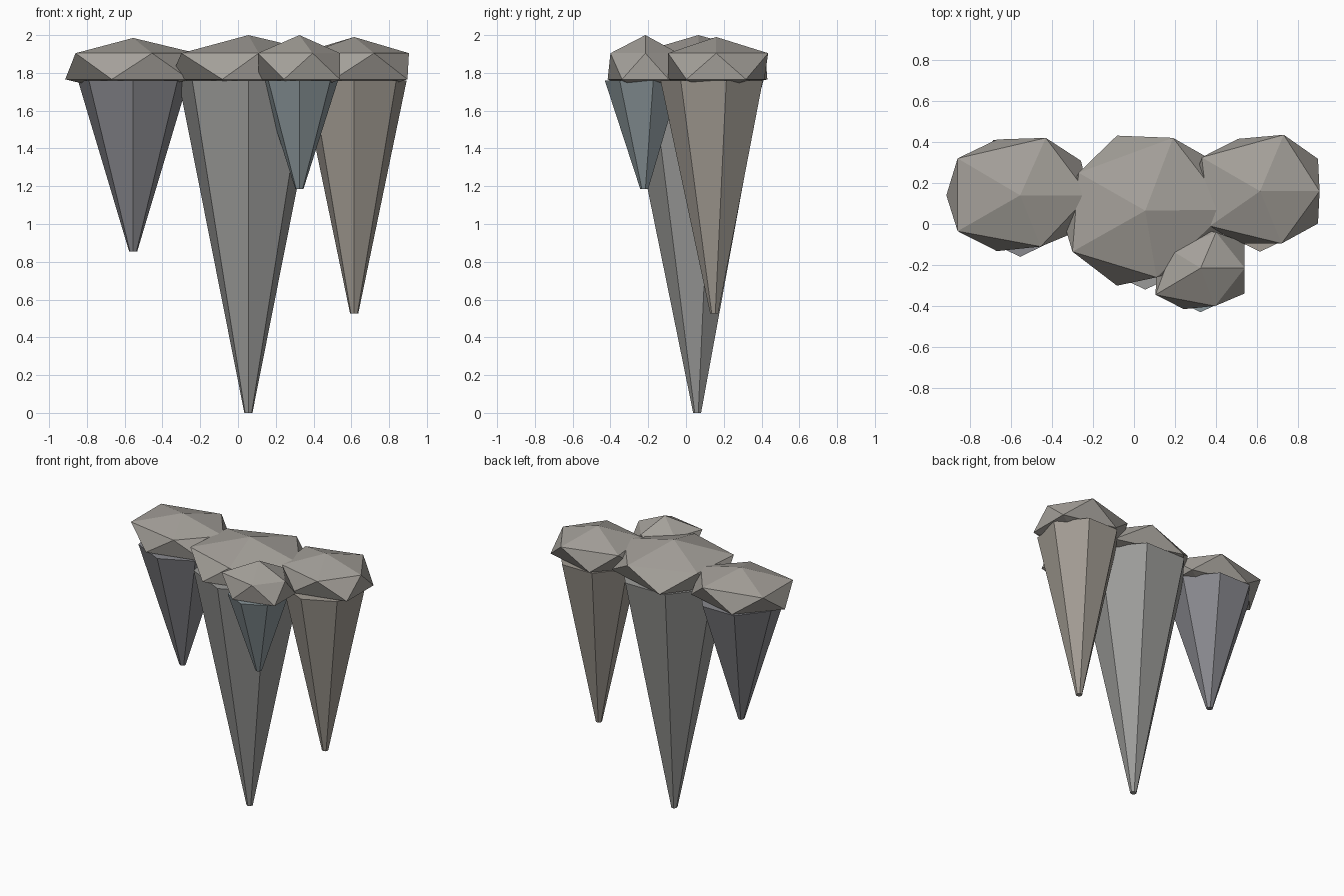
import bpy, bmesh
from math import atan2, pi
from mathutils import Matrix

if "Cube" in bpy.data.objects:
    bpy.data.objects.remove(bpy.data.objects["Cube"])

SPLIT_Z = 1.76   # height where spikes meet the rocks
TIP_R = 0.022


def material(name, rgb):
    m = bpy.data.materials.new(name)
    m.diffuse_color = (*rgb, 1)
    m.use_nodes = True
    m.node_tree.nodes["Principled BSDF"].inputs["Base Color"].default_value = m.diffuse_color
    return m


def finish(bm, name, mat):
    bmesh.ops.recalc_face_normals(bm, faces=bm.faces)
    me = bpy.data.meshes.new(name)
    bm.to_mesh(me)
    bm.free()
    me.materials.append(mat)
    ob = bpy.data.objects.new(name, me)
    bpy.context.collection.objects.link(ob)


def spike(name, x, y, tip_z, r, mat):
    # seven-sided hanging cone with one edge facing the front
    h = SPLIT_Z - tip_z
    bm = bmesh.new()
    bmesh.ops.create_cone(bm, cap_ends=True, segments=7, radius1=r, radius2=TIP_R, depth=h)
    v = max(bm.verts, key=lambda p: (p.co.z < 0, abs(p.co.x) < 1e-4))
    flip = Matrix.Rotation(pi, 4, 'X') if v.co.y > 0 else Matrix.Rotation(pi, 4, 'Y')
    bmesh.ops.transform(bm, matrix=Matrix.Translation((x, y, tip_z + h / 2)) @ flip, verts=bm.verts)
    finish(bm, name, mat)


def rock(name, x, y, top, rx, ry, left, ring, mat):
    # squashed icosphere whose upper ring is nudged into an uneven outline
    bm = bmesh.new()
    bmesh.ops.create_icosphere(bm, subdivisions=1, radius=1)
    upper = sorted((v for v in bm.verts if 0.2 < v.co.z < 0.8), key=lambda v: atan2(v.co.y, v.co.x + 1e-6) % (2 * pi - 1e-3))
    lower_left = min(bm.verts, key=lambda v: v.co.x)
    for v in bm.verts:
        v.co = (x + v.co.x * rx, y + v.co.y * ry, 1.835 + v.co.z * 0.155)
    max(bm.verts, key=lambda v: v.co.z).co.z = top
    lower_left.co.x = left
    # match each ring point to its nearest icosphere vertex
    for px, py in ring:
        v = min(upper, key=lambda u: (u.co.x - px) ** 2 + (u.co.y - py) ** 2)
        v.co.x, v.co.y = px, py
        upper.remove(v)
    finish(bm, name, mat)


stone = material("warm_stone", (0.37, 0.35, 0.32))

# hanging spikes
spike("main_spike", 0.055, 0.06, 0.0, 0.38, material("grey", (0.33, 0.33, 0.32)))
spike("left_spike", -0.555, 0.14, 0.855, 0.30, material("dark_grey", (0.25, 0.25, 0.27)))
spike("right_spike", 0.615, 0.15, 0.525, 0.285, material("tan_grey", (0.36, 0.33, 0.29)))
spike("small_spike", 0.325, -0.22, 1.185, 0.21, material("blue_grey", (0.26, 0.31, 0.33)))

# rock caps
rock("main_rock", 0.055, 0.065, 2.0, 0.50, 0.43, -0.36,
     [(0.19, 0.42), (-0.27, 0.25), (-0.30, -0.135), (0.11, -0.26), (0.46, 0.07)], stone)
rock("left_rock", -0.555, 0.14, 1.985, 0.41, 0.32, -0.915,
     [(-0.43, 0.42), (-0.86, 0.32), (-0.86, -0.035), (-0.455, -0.11), (-0.22, 0.14)], stone)
rock("right_rock", 0.615, 0.16, 1.99, 0.39, 0.30, 0.28,
     [(0.73, 0.435), (0.33, 0.325), (0.37, -0.01), (0.72, -0.095), (0.905, 0.16)], stone)
rock("small_rock", 0.325, -0.215, 2.0, 0.297, 0.235, 0.11,
     [(0.40, -0.04), (0.185, -0.13), (0.105, -0.345), (0.395, -0.40), (0.54, -0.215)], stone)
